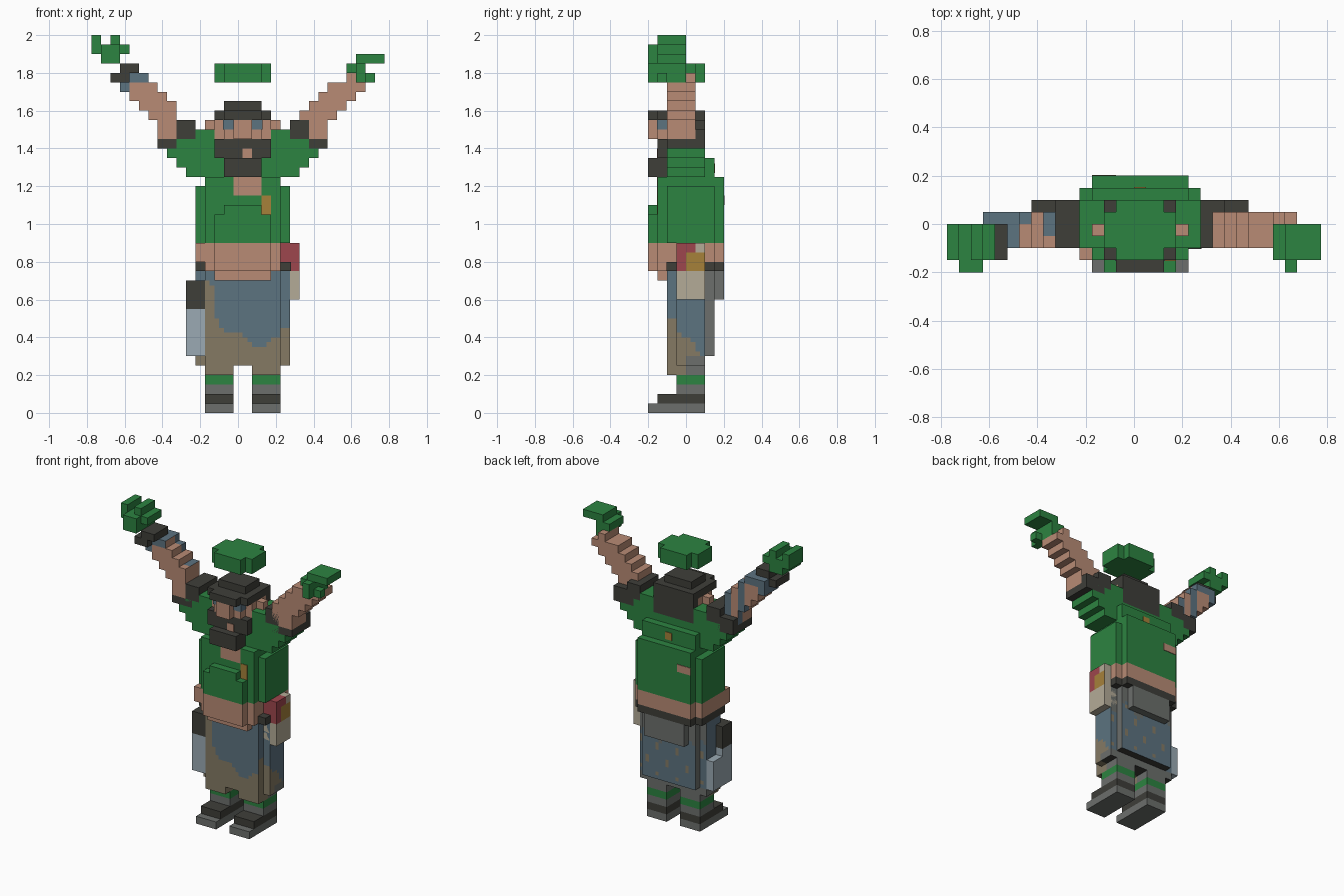
import bpy, bmesh, math
from mathutils import Vector

cube = bpy.data.objects.get("Cube")
if cube:
    bpy.data.objects.remove(cube, do_unlink=True)


def lin(c):
    c /= 255
    return c / 12.92 if c <= 0.04045 else ((c + 0.055) / 1.055) ** 2.4


COLOURS = {
    "green": (44, 131, 65), "skin": (184, 139, 117), "charcoal": (62, 62, 57),
    "slate_blue": (92, 115, 128), "khaki": (133, 122, 100), "grey": (108, 111, 108),
    "red": (158, 70, 77), "ochre": (166, 129, 58), "beige": (180, 171, 151),
    "steel": (155, 170, 179),
}
MATS = {}
for name, rgb in COLOURS.items():
    m = bpy.data.materials.new(name)
    m.use_nodes = True
    col = (*[lin(c) for c in rgb], 1)
    m.diffuse_color = col
    m.node_tree.nodes["Principled BSDF"].inputs["Base Color"].default_value = col
    MATS[name] = m


def add_box(bm, b):
    x0, x1, y0, y1, z0, z1 = b
    verts = bmesh.ops.create_cube(bm, size=1)["verts"]
    for v in verts:
        v.co = Vector(((x0 + x1) / 2 + v.co.x * (x1 - x0),
                       (y0 + y1) / 2 + v.co.y * (y1 - y0),
                       (z0 + z1) / 2 + v.co.z * (z1 - z0)))


def part(name, colours, *boxes, rule=None, step=0.025):
    """One object from boxes; with a rule the faces are cut and coloured by it."""
    colours = colours.split()
    bm = bmesh.new()
    for b in boxes:
        add_box(bm, b)
    if rule:
        for axis in range(3):
            no = Vector([float(axis == k) for k in range(3)])
            vals = [v.co[axis] for v in bm.verts]
            first, last = min(vals), max(vals)
            for i in range(1, round((last - first) / step)):
                bmesh.ops.bisect_plane(bm, geom=bm.verts[:] + bm.edges[:] + bm.faces[:],
                                       plane_co=no * (first + i * step), plane_no=no)
        bm.normal_update()
        for f in bm.faces:
            f.material_index = colours.index(rule(f.calc_center_median(), f.normal))
    me = bpy.data.meshes.new(name)
    bm.to_mesh(me)
    bm.free()
    for c in colours:
        me.materials.append(MATS[c])
    ob = bpy.data.objects.new(name, me)
    bpy.context.scene.collection.objects.link(ob)
    return ob


def mirror(b):
    """Mirror a box over the body's own middle, x = 0.025."""
    return (0.05 - b[1], 0.05 - b[0], *b[2:])


# Legs and shoes
for side, f in (("left", lambda b: b), ("right", mirror)):
    part(side + "_sole", "grey", f((.075, .225, -.2, .1, 0, .05)))
    part(side + "_shoe", "charcoal", f((.075, .225, -.15, .1, .05, .1)))
    part(side + "_sock", "grey", f((.075, .225, -.05, .1, .1, .15)))
    part(side + "_sock_band", "green", f((.075, .225, -.05, .1, .15, .2)))


# Worn shorts, stained by height and direction
def stain(p, n):
    wave = .025 * math.sin(37 * p.x + 1) + .02 * math.sin(61 * p.y + 23 * p.x)
    if n.z < -.5:
        return "charcoal" if p.y > 0 else "khaki"
    if n.y > .5:
        if p.z > .6 + wave:
            return "grey"
        if p.z < .29 or math.sin(41 * p.x) * math.sin(33 * p.z) > .85:
            return "khaki" if p.z > .29 else "grey"
        return "slate_blue"
    if abs(n.x) > .5:
        if p.y > .1 or (p.z < .3 and p.y > 0):
            return "grey"
        return "khaki" if p.z < .42 - p.y + wave else "slate_blue"
    if p.x < -.13:
        edge = .66
    elif p.x < .05:
        edge = .52 - (p.x + .13) * .9
    else:
        edge = .36 + max(0, p.x - .15) * .9
    return "khaki" if p.z < edge + wave else "slate_blue"


part("shorts", "slate_blue khaki grey charcoal",
     (-.175, .225, -.1, .1, .25, .75), (-.175, .225, .1, .15, .3, .75),
     (-.225, .275, -.05, .1, .25, .75),
     (-.175, -.025, -.1, .1, .2, .25), (.075, .225, -.1, .1, .2, .25), rule=stain)
part("seat", "grey", (-.125, .175, .15, .2, .6, .75))

# Belt and bare waist
part("belt", "charcoal", (-.225, .275, -.1, .15, .75, .8), (-.175, .225, .15, .2, .75, .8))
part("waist", "skin", (-.225, .225, -.15, .15, .8, .9), (-.175, .225, .15, .2, .8, .9),
     (-.225, .275, .1, .15, .8, .9))
part("belly", "skin", (-.125, .175, -.2, -.1, .75, .9), (-.175, .225, -.15, -.1, .75, .8),
     (-.125, .175, -.15, -.1, .7, .75))


# Hip pouch
def pouch_colour(p, n):
    if p.z < .75:
        return "beige"
    if 0 < p.y < .1 and p.z < .85:
        return "ochre"
    return "red" if p.y < .05 else "beige"


part("pouch", "red ochre beige", (.225, .325, -.05, .1, .6, .9), rule=pouch_colour)
part("belt_strap", "charcoal", (.225, .28, -.104, -.05, .75, .8))

# Blade hung on the right hip
part("blade", "steel", (-.275, -.175, -.1, 0, .3, .55), (-.275, -.225, 0, .1, .3, .5))
part("blade_handle", "charcoal", (-.275, -.175, -.1, 0, .55, .7))

# Shirt
part("shirt", "green",
     (-.225, .275, -.1, .15, .9, 1.2), (-.175, .225, -.15, .2, .9, 1.2),
     (-.125, .175, -.2, -.15, .9, 1.05), (-.075, .125, -.2, -.15, 1.05, 1.1),
     (-.175, .225, -.15, .2, 1.2, 1.25), (-.175, .225, -.1, .15, 1.25, 1.35),
     (-.175, .225, -.1, .1, 1.35, 1.4))
part("neckline", "skin", (-.025, .125, -.154, -.15, 1.15, 1.25))
part("chest_badge", "ochre", (.125, .175, -.154, -.15, 1.05, 1.15))
part("back_tear", "skin", (-.175, -.075, .2, .204, 1.1, 1.15))
part("back_patch", "ochre", (0, .05, .15, .154, 1.27, 1.32))

# Sleeves and cuffs
for side, f in (("left", lambda b: b), ("right", mirror)):
    part(side + "_sleeve", "green", *[f(b) for b in (
        (.175, .275, -.1, .1, 1.35, 1.5), (.225, .325, -.1, .1, 1.25, 1.45),
        (.275, .375, -.1, .1, 1.3, 1.45), (.325, .425, -.1, .1, 1.35, 1.4))])
    part(side + "_cuff", "charcoal", *[f(b) for b in (
        (.275, .375, -.1, .1, 1.45, 1.55), (.325, .475, -.1, .1, 1.4, 1.45),
        (.375, .475, .05, .1, 1.45, 1.5))])


# Stepped forearms
def forearm(name, colours, start, sign, spans, rule=None):
    boxes = []
    for i, (z0, z1) in enumerate(spans):
        xa, xb = start + sign * .05 * i, start + sign * .05 * (i + 1)
        boxes.append((min(xa, xb), max(xa, xb), -.1, .05, z0, z1))
    part(name, colours, *boxes, rule=rule, step=.05)


def tattoo(p, n):
    if (p.x < -.475 and p.z > 1.75) or p.x < -.575:
        return "slate_blue"
    if n.y > .5 or p.y > 0:
        return "slate_blue" if -.475 < p.x < -.425 or -.375 < p.x < -.345 else "skin"
    return "slate_blue" if n.z > .5 and -.375 < p.x < -.325 and p.y > -.05 else "skin"


forearm("left_forearm", "skin", .325, 1,
        [(1.45, 1.6), (1.45, 1.65), (1.45, 1.7), (1.55, 1.75), (1.6, 1.75), (1.65, 1.8), (1.7, 1.75)])
forearm("right_forearm", "skin slate_blue", -.325, -1,
        [(1.45, 1.65), (1.45, 1.7), (1.55, 1.75), (1.6, 1.8), (1.65, 1.8), (1.7, 1.8)], tattoo)

# Hands
part("left_hand", "green", (.625, .775, -.15, 0, 1.85, 1.9), (.575, .675, -.15, 0, 1.8, 1.85),
     (.625, .675, -.15, 0, 1.75, 1.8), (.675, .725, -.15, -.1, 1.75, 1.8),
     (.625, .675, -.2, -.15, 1.75, 1.85))
part("right_wristband", "charcoal", (-.675, -.575, -.15, 0, 1.75, 1.8),
     (-.625, -.525, -.15, 0, 1.8, 1.85))
part("right_hand", "green", (-.725, -.625, -.15, 0, 1.85, 1.9), (-.775, -.575, -.15, 0, 1.9, 1.95),
     (-.775, -.725, -.15, 0, 1.95, 2), (-.675, -.625, -.15, 0, 1.95, 2),
     (-.725, -.625, -.2, -.15, 1.85, 1.95))

# Head
part("face", "skin", (-.125, .175, -.1, .05, 1.45, 1.55), (-.075, .125, -.15, -.1, 1.45, 1.55),
     (-.175, .225, -.05, 0, 1.45, 1.55))
part("nose", "skin", (-.025, .075, -.2, -.15, 1.45, 1.55))
part("eyes", "slate_blue", (-.079, -.025, -.154, -.1, 1.5, 1.55), (.075, .129, -.154, -.1, 1.5, 1.55))
part("beard", "charcoal", (-.125, .175, -.1, .05, 1.25, 1.45), (-.125, .175, -.15, -.1, 1.35, 1.45),
     (-.075, .125, -.2, -.1, 1.25, 1.35))
part("mouth", "skin", (.025, .075, -.154, -.15, 1.35, 1.4))
part("hair", "charcoal", (-.125, .175, -.15, .1, 1.55, 1.6), (-.075, .125, -.1, .05, 1.6, 1.65),
     (-.125, .175, .05, .1, 1.4, 1.55), (-.075, .125, -.2, -.15, 1.55, 1.6))

# Cap tossed above the head
part("cap", "green", (-.125, .175, -.1, .05, 1.75, 1.85), (-.075, .125, -.15, .1, 1.75, 1.85))
